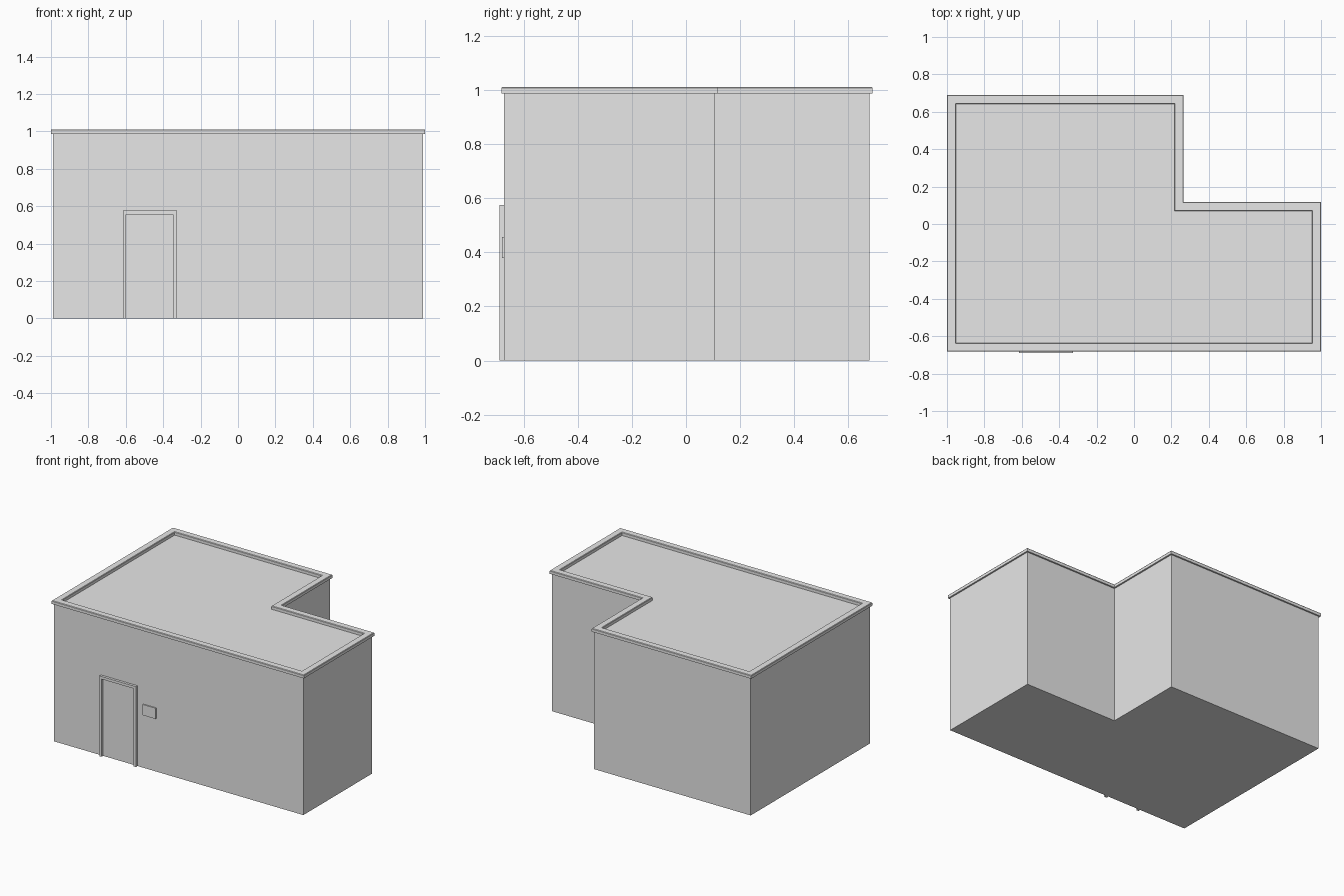
import bpy
import bmesh

cube = bpy.data.objects.get("Cube")
if cube:
    bpy.data.objects.remove(cube, do_unlink=True)

# One plain colour throughout
grey = bpy.data.materials.new("light_grey")
grey.use_nodes = True
grey.diffuse_color = (0.8, 0.8, 0.8, 1)
grey.node_tree.nodes["Principled BSDF"].inputs["Base Color"].default_value = (0.8, 0.8, 0.8, 1)

# L-shaped eaves outline: corner x, y and the inward direction at that corner
OUTLINE = [
    (-1.0, -0.683, 1, 1), (1.0, -0.683, -1, 1), (1.0, 0.117, -1, -1),
    (0.265, 0.117, -1, -1), (0.265, 0.69, -1, -1), (-1.0, 0.69, 1, -1),
]
OVERHANG = 0.011
ROOF = 0.987
WALL_FRONT = -0.683 + OVERHANG


def outline(inset, z):
    return [(x + sx * inset, y + sy * inset, z) for x, y, sx, sy in OUTLINE]


def finish(bm, name):
    bmesh.ops.recalc_face_normals(bm, faces=bm.faces)
    mesh = bpy.data.meshes.new(name)
    bm.to_mesh(mesh)
    bm.free()
    mesh.materials.append(grey)
    obj = bpy.data.objects.new(name, mesh)
    bpy.context.collection.objects.link(obj)
    return obj


def prism(name, points, offset):
    """Extrude a flat polygon along an offset."""
    bm = bmesh.new()
    face = bm.faces.new([bm.verts.new(p) for p in points])
    result = bmesh.ops.extrude_face_region(bm, geom=[face], use_keep_orig=True)
    moved = [g for g in result["geom"] if isinstance(g, bmesh.types.BMVert)]
    bmesh.ops.translate(bm, verts=moved, vec=offset)
    return finish(bm, name)


def sweep(name, profile):
    """Run a closed (inset, height) profile around the outline."""
    bm = bmesh.new()
    rings = [[bm.verts.new(p) for p in outline(d, z)] for d, z in profile]
    n = len(OUTLINE)
    for i, a in enumerate(rings):
        b = rings[(i + 1) % len(rings)]
        for j in range(n):
            k = (j + 1) % n
            bm.faces.new((a[j], a[k], b[k], b[j]))
    return finish(bm, name)


# Walls, floor and flat roof
prism("building_walls", outline(OVERHANG, 0), (0, 0, ROOF))

# Raised roof edging with lightly chamfered top edges
sweep("roof_edging", [
    (0, ROOF), (0, 1.007), (0.003, 1.011), (0.045, 1.011), (0.048, 1.007),
    (0.048, 0.98), (0.015, 0.98), (OVERHANG, ROOF),
])

# Door surround: two jambs and a lintel in one profile
door = [(-0.616, 0), (-0.616, 0.576), (-0.327, 0.576), (-0.327, 0),
        (-0.348, 0), (-0.348, 0.557), (-0.6, 0.557), (-0.6, 0)]
prism("door_frame", [(x, -0.69, z) for x, z in door], (0, WALL_FRONT + 0.69, 0))

# Small wall plate beside the door
plate = [(-0.28, 0.38), (-0.177, 0.38), (-0.177, 0.457), (-0.28, 0.457)]
prism("wall_plate", [(x, -0.68, z) for x, z in plate], (0, WALL_FRONT + 0.68, 0))
